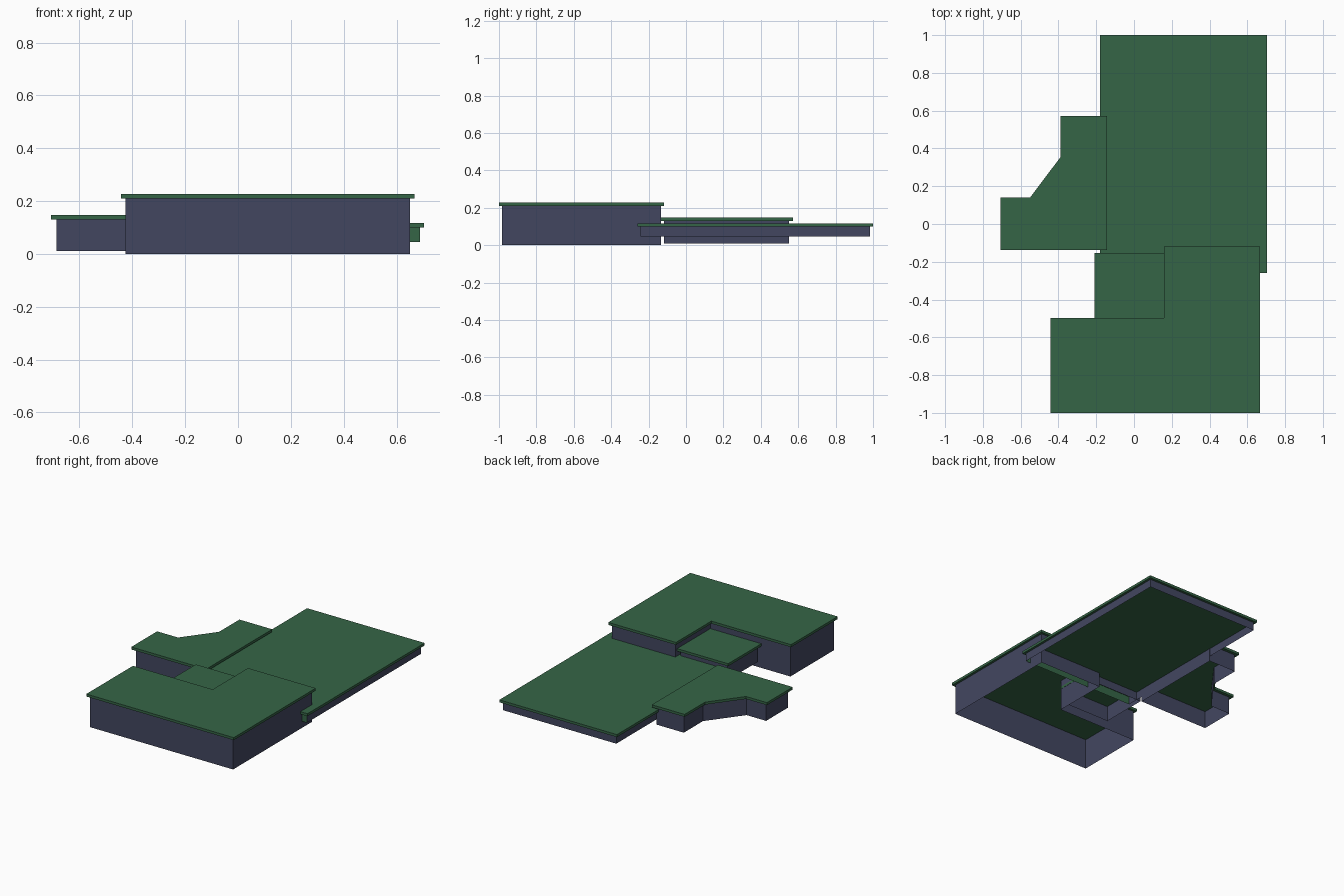
import bpy, bmesh
from mathutils import Vector

if "Cube" in bpy.data.objects:
    bpy.data.objects.remove(bpy.data.objects["Cube"])


def material(name, rgb):
    m = bpy.data.materials.new(name)
    m.diffuse_color = (*rgb, 1)
    m.use_nodes = True
    m.node_tree.nodes["Principled BSDF"].inputs["Base Color"].default_value = m.diffuse_color
    return m


GREEN = material("roof green", (0.036, 0.13, 0.062))
BLUE = material("wall slate blue", (0.055, 0.062, 0.118))


def inset(outline, d):
    """Move every edge of a counter-clockwise outline inwards by d (mitred)."""
    pts = [Vector(p) for p in outline]
    result = []
    for i, p in enumerate(pts):
        a = (p - pts[i - 1]).normalized()
        b = (pts[(i + 1) % len(pts)] - p).normalized()
        na, nb = Vector((-a.y, a.x)), Vector((-b.y, b.x))
        result.append(p + (na + nb) * (d / (1 + na.dot(nb))))
    return result


def prism(name, outline, z0, z1, mat, capped):
    """Extrude an outline; uncapped gives an open ring of walls."""
    bm = bmesh.new()
    low = [bm.verts.new((p[0], p[1], z0)) for p in outline]
    high = [bm.verts.new((p[0], p[1], z1)) for p in outline]
    n = len(low)
    for i in range(n):
        j = (i + 1) % n
        bm.faces.new((low[i], low[j], high[j], high[i]))
    if capped:
        bm.faces.new(high)
        bm.faces.new(low[::-1])
    mesh = bpy.data.meshes.new(name)
    bm.normal_update()
    bm.to_mesh(mesh)
    bm.free()
    mesh.materials.append(mat)
    ob = bpy.data.objects.new(name, mesh)
    bpy.context.collection.objects.link(ob)
    return ob


def rect(x0, y0, x1, y1):
    return [(x0, y0), (x1, y0), (x1, y1), (x0, y1)]


def building(name, outline, base, eave, top, overhang):
    """Open-bottomed walls under a thin overhanging flat roof."""
    prism(name + "_roof", outline, eave, top, GREEN, True)
    return prism(name + "_walls", inset(outline, overhang), base, eave, BLUE, False)


# Tall L-shaped front block
building("front_block", [(-0.442, -1), (0.668, -1), (0.668, -0.118), (0.158, -0.118),
                         (0.158, -0.498), (-0.442, -0.498)], 0.0, 0.21, 0.227, 0.016)

# Small link block in the corner of the L
building("link_block", rect(-0.21, -0.51, 0.175, -0.153), 0.045, 0.15, 0.167, 0.016)

# Long low hall, with a green front wall
hall = building("long_hall", rect(-0.18, -0.26, 0.705, 1.0), 0.045, 0.1, 0.117, 0.016)
hall.data.materials.append(GREEN)
for face in hall.data.polygons:
    if face.normal.y < -0.5:
        face.material_index = 1

# Side wing with a slanted corner
building("side_wing", [(-0.707, -0.138), (-0.143, -0.138), (-0.143, 0.572), (-0.39, 0.572),
                       (-0.39, 0.353), (-0.55, 0.14), (-0.707, 0.14)], 0.01, 0.13, 0.147, 0.02)
